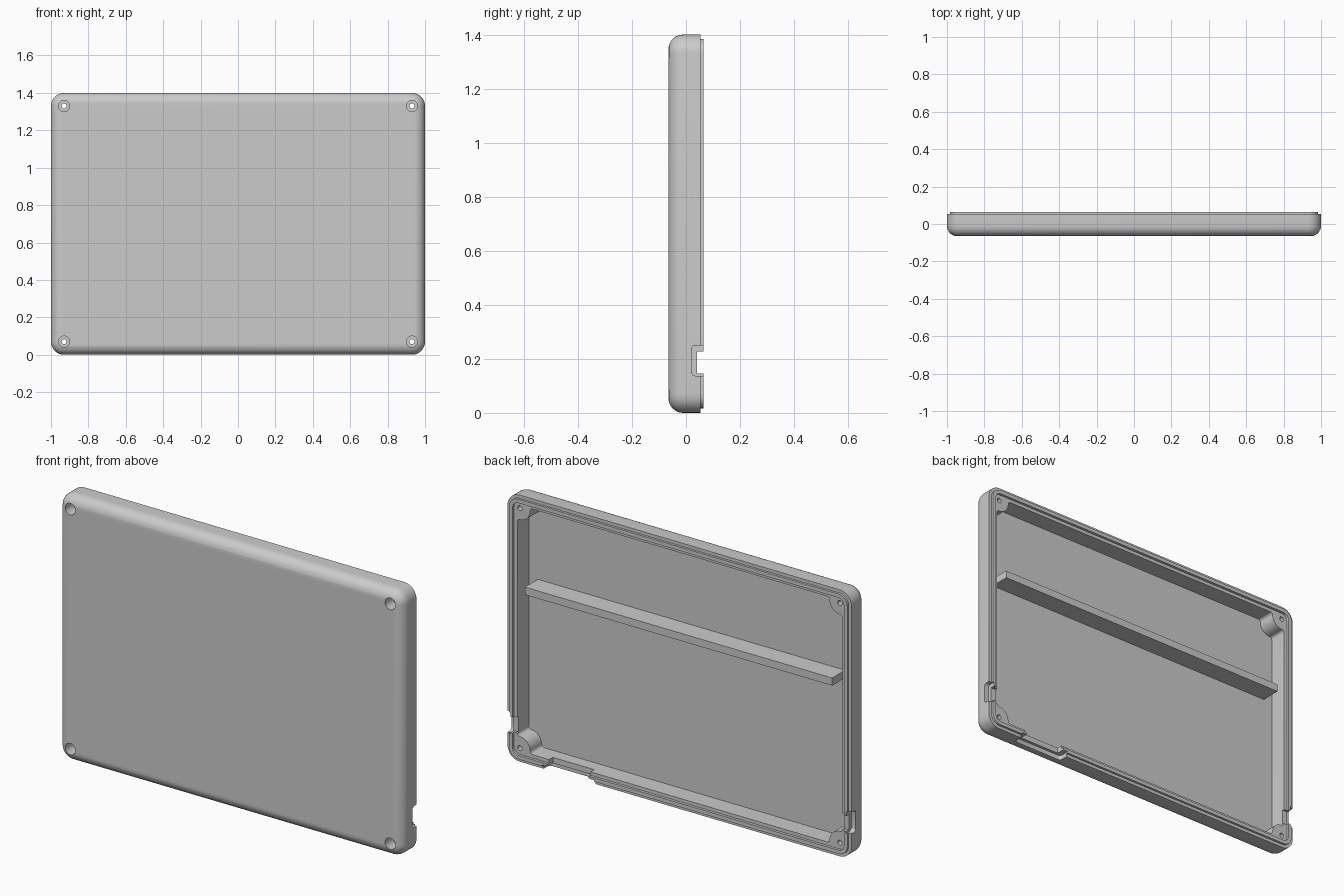
import bpy, bmesh
from math import sin, cos, pi, radians
from mathutils import Matrix

cube = bpy.data.objects.get("Cube")
if cube:
    bpy.data.objects.remove(cube, do_unlink=True)

HX, HZ, MID = 1.0, 0.7, 0.7          # half width, half height, centre height
FRONT, STEP, BACK = -0.065, 0.053, 0.065
FLOOR, WALL = -0.045, 0.055
CORNER, FILLET = 0.07, 0.055
SCREW_X, SCREW_Z = 0.93, 0.63

grey = bpy.data.materials.new("light grey plastic")
grey.use_nodes = True
colour = (0.6, 0.6, 0.6, 1)
grey.diffuse_color = colour
grey.node_tree.nodes["Principled BSDF"].inputs["Base Color"].default_value = colour


def make(name, bm):
    bmesh.ops.recalc_face_normals(bm, faces=bm.faces)
    mesh = bpy.data.meshes.new(name)
    bm.to_mesh(mesh)
    bm.free()
    mesh.materials.append(grey)
    ob = bpy.data.objects.new(name, mesh)
    bpy.context.collection.objects.link(ob)
    return ob


def arc(cx, cz, r, start, end, n=8):
    return [(cx + r * cos(radians(start + (end - start) * i / n)),
             cz + r * sin(radians(start + (end - start) * i / n))) for i in range(n + 1)]


def mirror_corner(pts):
    """Repeat the upper right corner in all four quadrants, counter-clockwise."""
    out = list(pts)
    out += [(-x, z) for x, z in reversed(pts)]
    out += [(-x, -z) for x, z in pts]
    out += [(x, -z) for x, z in reversed(pts)]
    return out


def rounded(inset):
    r = max(CORNER - inset, 0.01)
    return mirror_corner(arc(HX - inset - r, HZ - inset - r, r, 0, 90))


def loft(name, rings):
    """Closed solid through (outline, y) rings."""
    bm = bmesh.new()
    loops = [[bm.verts.new((x, y, z + MID)) for x, z in pts] for pts, y in rings]
    for a, b in zip(loops, loops[1:]):
        n = len(a)
        for i in range(n):
            j = (i + 1) % n
            bm.faces.new((a[i], a[j], b[j], b[i]))
    bm.faces.new(loops[0])
    bm.faces.new(loops[-1])
    return make(name, bm)


def box(name, lo, hi, axis=None, bevel=0):
    bm = bmesh.new()
    bmesh.ops.create_cube(bm, size=1)
    for v in bm.verts:
        v.co = [lo[i] if v.co[i] < 0 else hi[i] for i in range(3)]
    if bevel:
        edges = [e for e in bm.edges
                 if abs((e.verts[0].co - e.verts[1].co).normalized()[axis]) > 0.9]
        bmesh.ops.bevel(bm, geom=edges, offset=bevel, segments=4, profile=0.5, affect='EDGES')
    return make(name, bm)


def rod(name, x, z, r, y0, y1):
    bm = bmesh.new()
    bmesh.ops.create_cone(bm, cap_ends=True, segments=24, radius1=r, radius2=r, depth=y1 - y0)
    bm.transform(Matrix.Translation((x, (y0 + y1) / 2, z)) @ Matrix.Rotation(pi / 2, 4, 'X'))
    return make(name, bm)


def cut(target, cutter):
    cutter.hide_render = True
    mod = target.modifiers.new("cut", 'BOOLEAN')
    mod.operation = 'DIFFERENCE'
    mod.solver = 'EXACT'
    mod.object = cutter
    bpy.context.view_layer.objects.active = target
    bpy.ops.object.modifier_apply(modifier=mod.name)
    bpy.data.objects.remove(cutter, do_unlink=True)


# Shell: filleted front, straight sides, stepped lip around the back
rings = []
for i in range(9):
    t = i / 8 * pi / 2
    rings.append((rounded(FILLET * (1 - sin(t))), FRONT + FILLET * (1 - cos(t))))
rings += [(rounded(0), STEP), (rounded(0.017), STEP), (rounded(0.017), BACK)]
shell = loft("case_shell", rings)

# Ledge inside the lip
cut(shell, loft("ledge_cutter", [(rounded(0.037), STEP - 0.002), (rounded(0.037), 0.2)]))

# Cavity that leaves a screw boss in each corner
boss, f = 0.06, 0.016
wx, wz = HX - WALL, HZ - WALL
bx, bz = SCREW_X - boss, SCREW_Z - boss
corner = arc(wx - f, bz - f, f, 0, 90, 5)
corner += arc(SCREW_X, SCREW_Z, boss, 270, 180, 8)
corner += arc(bx - f, wz - f, f, 0, 90, 5)
# drop points that would fold back where fillet and boss meet
clean = [corner[0]]
for p in corner[1:]:
    if p[0] <= clean[-1][0] + 1e-6 and p[1] >= clean[-1][1] - 1e-6 and p != clean[-1]:
        clean.append(p)
cavity = mirror_corner(clean)
cut(shell, loft("cavity_cutter", [(cavity, FLOOR), (cavity, 0.2)]))

# Countersunk screw holes
for sx in (-1, 1):
    for sz in (-1, 1):
        x, z = sx * SCREW_X, MID + sz * SCREW_Z
        cut(shell, rod("head_cutter", x, z, 0.03, -0.2, 0.0))
        cut(shell, rod("screw_cutter", x, z, 0.013, -0.1, 0.2))

# Side cable slots: outer recess plus narrower through opening
for s in (-1, 1):
    def span(a, b):
        return min(s * a, s * b), max(s * a, s * b)
    a, b = span(0.975, 1.1)
    cut(shell, box("recess_cutter", (a, 0.02, 0.137), (b, 0.2, 0.25), 0, 0.015))
    a, b = span(0.92, 1.1)
    cut(shell, box("slot_cutter", (a, 0.04, 0.146), (b, 0.2, 0.227)))

# Bottom connector slot
cut(shell, box("recess_cutter", (0.49, 0.005, -0.1), (0.79, 0.2, 0.025), 2, 0.015))
cut(shell, box("slot_cutter", (0.52, 0.02, -0.1), (0.76, 0.2, 0.08)))

# Inner cross rib
rib = box("cross_rib", (-0.893, FLOOR - 0.005, 0.89), (0.893, 0.062, 0.93))

# Smooth fillets, crisp edges
bpy.ops.object.select_all(action='DESELECT')
shell.select_set(True)
bpy.context.view_layer.objects.active = shell
bpy.ops.object.shade_smooth_by_angle(angle=radians(30))
